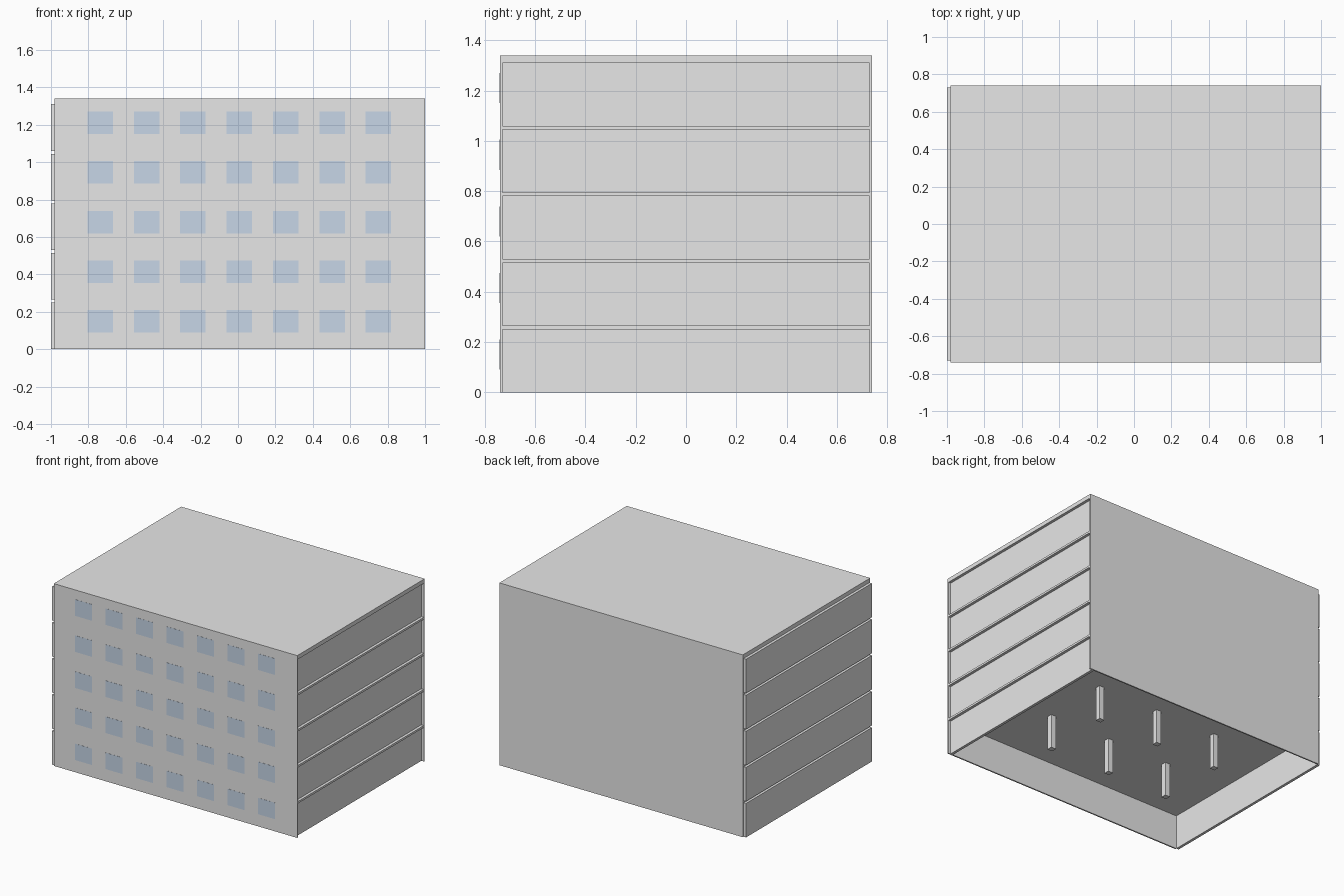
import bpy
import bmesh
from mathutils import Matrix, Vector

if "Cube" in bpy.data.objects:
    bpy.data.objects.remove(bpy.data.objects["Cube"])


def material(name, color):
    m = bpy.data.materials.new(name)
    m.diffuse_color = (*color, 1)
    m.use_nodes = True
    m.node_tree.nodes["Principled BSDF"].inputs["Base Color"].default_value = m.diffuse_color
    return m


concrete = material("concrete grey", (0.8, 0.8, 0.8))
glass = material("glass blue", (0.6, 0.71, 0.84))


def boxes(name, spans, mat):
    """One object made of boxes, each given as (x0, x1, y0, y1, z0, z1)."""
    bm = bmesh.new()
    for x0, x1, y0, y1, z0, z1 in spans:
        centre = Vector((x0 + x1, y0 + y1, z0 + z1)) / 2
        size = Matrix.Diagonal((x1 - x0, y1 - y0, z1 - z0, 1))
        bmesh.ops.create_cube(bm, size=1, matrix=Matrix.Translation(centre) @ size)
    mesh = bpy.data.meshes.new(name)
    bm.to_mesh(mesh)
    bm.free()
    mesh.materials.append(mat)
    obj = bpy.data.objects.new(name, mesh)
    bpy.context.collection.objects.link(obj)
    return obj


LEFT, RIGHT = -0.98, 1.0      # ends of the slabs and long walls
OUT, INN = 0.74, 0.73         # outer and inner faces of the long walls
STOREY, CLEAR, TOP = 0.265, 0.25, 1.34
floors = [i * STOREY for i in range(5)]

# Long walls and roof
boxes("front_wall", [(LEFT, RIGHT, -OUT, -INN, 0, TOP - 0.005)], concrete)
boxes("back_wall", [(LEFT, RIGHT, INN, OUT, 0, TOP - 0.005)], concrete)
boxes("roof", [(LEFT, RIGHT, -OUT, OUT, TOP - 0.005, TOP)], concrete)

# Floor slabs, the last one thicker below the roof
boxes("floor_slabs", [(LEFT, RIGHT, -INN, INN, z + CLEAR,
                       z + STOREY if z < 1 else TOP - 0.005) for z in floors], concrete)

# End panels: proud of the slabs on the left, recessed on the right
boxes("left_panels", [(-1.0, LEFT, -INN, INN, z, z + CLEAR) for z in floors], concrete)
boxes("right_panels", [(0.96, 0.98, -INN, INN, z, z + CLEAR) for z in floors], concrete)

# Square columns carrying each slab
R = 0.02
boxes("columns", [(x - R, x + R, y - R, y + R, z, z + CLEAR)
                  for z in floors for x in (-0.485, 0.01, 0.505) for y in (-0.25, 0.25)],
      concrete)

# Front windows, seven to a storey
boxes("windows", [(x - 0.068, x + 0.068, -OUT - 0.001, -INN - 0.001, z + 0.09, z + 0.21)
                  for z in floors for x in [0.007 + 0.248 * k for k in range(-3, 4)]], glass)
